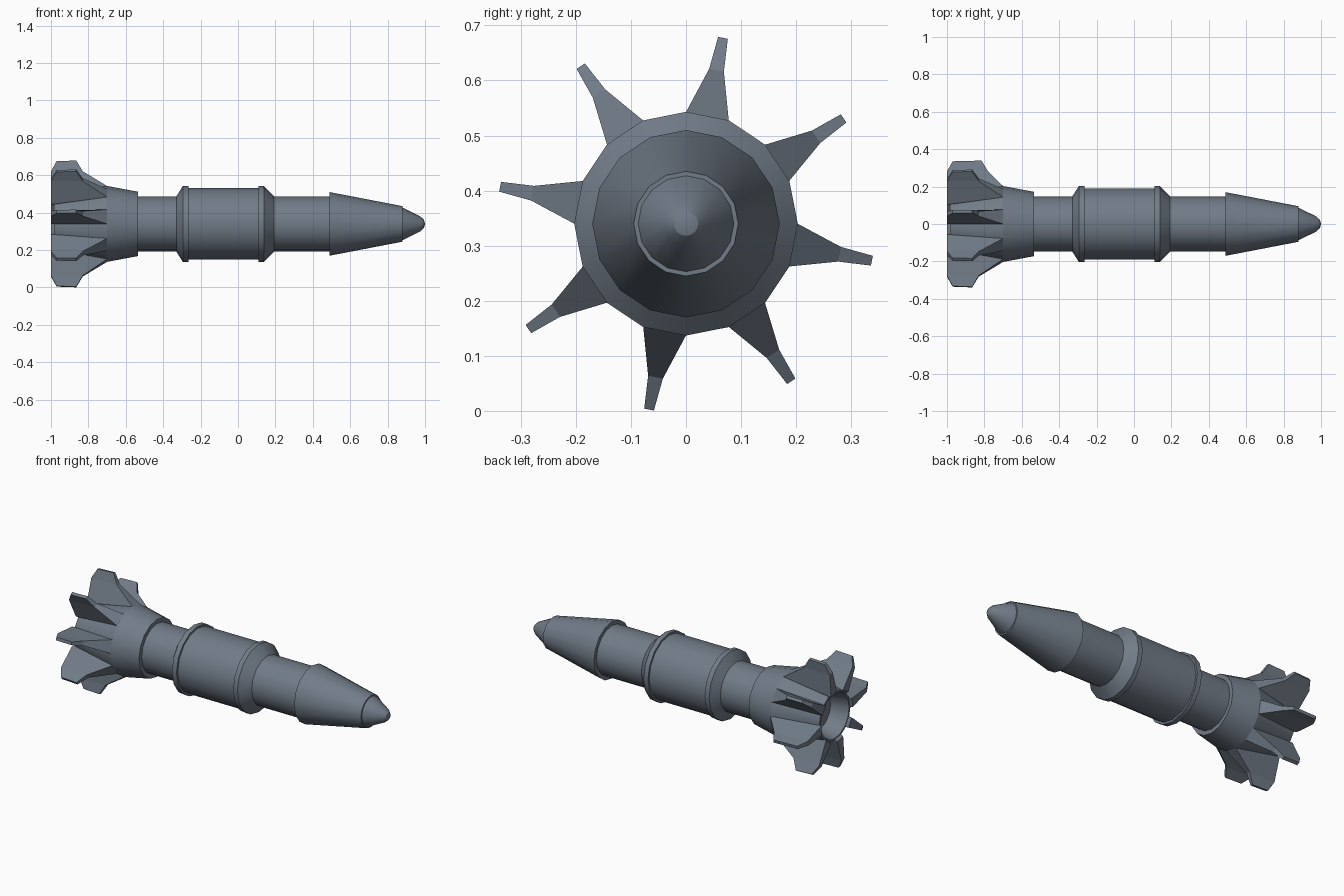
import bpy, bmesh, math

if "Cube" in bpy.data.objects:
    bpy.data.objects.remove(bpy.data.objects["Cube"])

SIDES = 16
AXIS_Z = 0.34

# blue-grey metal
METAL = bpy.data.materials.new("blue_grey_metal")
METAL.diffuse_color = (0.165, 0.2, 0.245, 1)
METAL.use_nodes = True
METAL.node_tree.nodes["Principled BSDF"].inputs["Base Color"].default_value = METAL.diffuse_color


def finish(bm, name, smooth):
    bmesh.ops.remove_doubles(bm, verts=bm.verts, dist=1e-5)
    bmesh.ops.recalc_face_normals(bm, faces=bm.faces)
    me = bpy.data.meshes.new(name)
    bm.to_mesh(me)
    bm.free()
    me.materials.append(METAL)
    ob = bpy.data.objects.new(name, me)
    ob.location.z = AXIS_Z
    bpy.context.collection.objects.link(ob)
    if smooth:
        bpy.ops.object.select_all(action='DESELECT')
        ob.select_set(True)
        bpy.context.view_layer.objects.active = ob
        bpy.ops.object.shade_smooth_by_angle(angle=math.radians(25))
    return ob


def lathe(name, profile):
    """Revolve (x, radius) points around the x axis; profile starts and ends at r = 0."""
    bm = bmesh.new()
    rings = []
    for x, r in profile:
        if r == 0:
            rings.append([bm.verts.new((x, 0, 0))] * SIDES)
        else:
            rings.append([bm.verts.new((x, r * math.sin(a), r * math.cos(a)))
                          for a in (2 * math.pi * k / SIDES for k in range(SIDES))])
    for a, b in zip(rings, rings[1:]):
        for i in range(SIDES):
            j = (i + 1) % SIDES
            bm.faces.new(list(dict.fromkeys((a[i], a[j], b[j], b[i]))))
    return finish(bm, name, True)


def fin(name, angle, tip_x, shoulder):
    # (x, radius, half width) around the fin outline, from front root to rear root
    outline = [(-0.70, 0.199, 0.0395), shoulder, (tip_x, 0.344, 0.009),
               (-0.97, 0.340, 0.009), (-1.0, 0.284, 0.0136), (-1.0, 0.148, 0.029),
               (-0.985, 0.138, 0.027), (-0.70, 0.15, 0.029)]
    bm = bmesh.new()
    c, s = math.cos(angle), math.sin(angle)
    sides = [[bm.verts.new((x, r * s + w * d * c, r * c - w * d * s))
              for x, r, w in outline] for d in (-1, 1)]
    for v in sides:
        for quad in ((1, 2, 3, 4), (0, 1, 4, 5), (0, 5, 6, 7)):
            bm.faces.new([v[i] for i in quad])
    n = len(outline)
    for i in range(n):
        j = (i + 1) % n
        bm.faces.new((sides[0][i], sides[0][j], sides[1][j], sides[1][i]))
    finish(bm, name, False)


# slim inner body
lathe("main_tube", [(-0.62, 0), (-0.62, 0.147), (0.55, 0.147), (0.55, 0)])

# thick middle sleeve with a raised band at each end
lathe("middle_sleeve", [(-0.33, 0), (-0.33, 0.147), (-0.295, 0.203), (-0.265, 0.203),
                        (-0.265, 0.191), (0.11, 0.191), (0.11, 0.203), (0.138, 0.203),
                        (0.193, 0.147), (0.193, 0)])

# tapered nose and stepped tip
lathe("nose_cone", [(0.49, 0), (0.49, 0.17), (0.88, 0.095), (0.88, 0)])
lathe("nose_tip", [(0.87, 0), (0.87, 0.087), (0.88, 0.087), (0.975, 0.04),
                   (0.994, 0.022), (1.0, 0)])

# flared collar, then a tapering tail core with an open exhaust bore
lathe("tail_collar", [(-0.535, 0), (-0.535, 0.172), (-0.70, 0.203), (-0.70, 0)])
lathe("tail_core", [(-0.70, 0), (-0.70, 0.203), (-0.985, 0.147),
                    (-0.985, 0.135), (-0.88, 0.11), (-0.88, 0)])

# eight tail fins; the one on the +y side has a longer tip
for k in range(8):
    long_tip = k == 2
    fin(f"tail_fin_{k + 1}", math.radians(11.25 + 45 * k),
        -0.815 if long_tip else -0.865,
        (-0.78, 0.284, 0.0136) if long_tip else (-0.83, 0.284, 0.0136))
